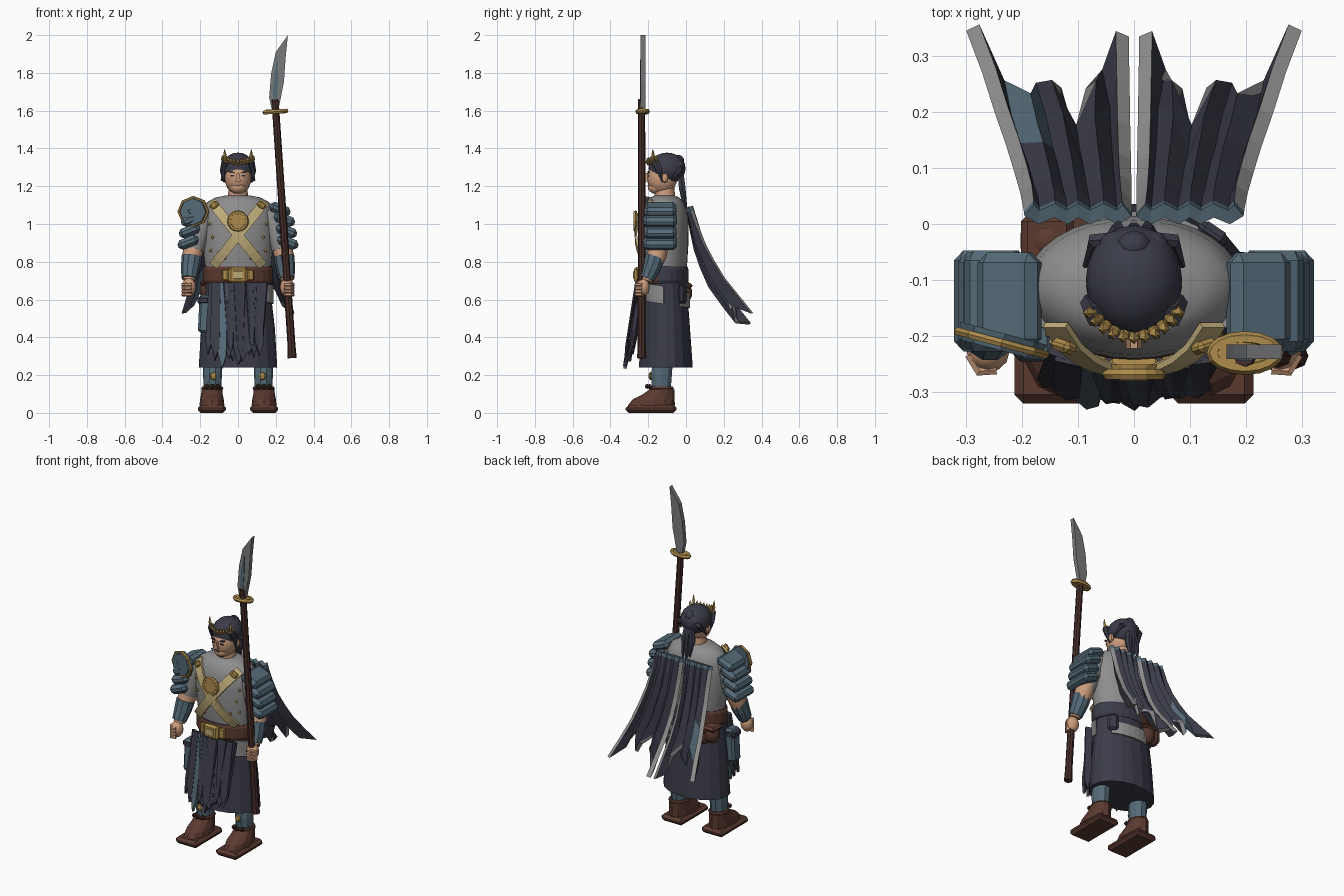
import bpy, bmesh, math, random
from mathutils import Vector

random.seed(4)
if "Cube" in bpy.data.objects:
    bpy.data.objects.remove(bpy.data.objects["Cube"])


def material(name, *rgb):
    m = bpy.data.materials.new(name)
    m.use_nodes = True
    m.diffuse_color = (*rgb, 1)
    m.node_tree.nodes["Principled BSDF"].inputs["Base Color"].default_value = (*rgb, 1)
    return m


NAVY = material("navy_cloth", .043, .045, .065)
SLATE = material("slate_armour", .09, .145, .185)
GREY = material("grey_cloth", .27, .27, .275)
GOLD = material("gold", .42, .26, .07)
TAN = material("pale_gold_strap", .52, .41, .19)
BROWN = material("brown_leather", .105, .042, .03)
WOOD = material("dark_wood", .06, .026, .022)
SKIN = material("skin", .6, .33, .2)
STEEL = material("steel", .19, .195, .2)


def make(name, bm, mats, smooth=False):
    bmesh.ops.recalc_face_normals(bm, faces=bm.faces)
    me = bpy.data.meshes.new(name)
    bm.to_mesh(me)
    bm.free()
    ob = bpy.data.objects.new(name, me)
    bpy.context.collection.objects.link(ob)
    for m in mats if isinstance(mats, tuple) else (mats,):
        me.materials.append(m)
    if smooth:
        bpy.ops.object.select_all(action='DESELECT')
        ob.select_set(True)
        bpy.context.view_layer.objects.active = ob
        bpy.ops.object.shade_smooth_by_angle(angle=math.radians(40))
    return ob


def skin_rings(name, rings, mat, smooth, cap=True):
    bm = bmesh.new()
    loops = [[bm.verts.new(p) for p in r] for r in rings]
    n = len(loops[0])
    for a, b in zip(loops, loops[1:]):
        for i in range(n):
            j = (i + 1) % n
            bm.faces.new((a[i], a[j], b[j], b[i]))
    if cap:
        bm.faces.new(loops[0])
        bm.faces.new(loops[-1])
    return make(name, bm, mat, smooth)


def loft(name, rings, mat, n=16, smooth=False, cx=0):
    """Stack of horizontal ellipses: z, centre y, radius x, radius y."""
    angs = [math.tau * i / n for i in range(n)]
    return skin_rings(name, [[(cx + rx * math.cos(a), cy + ry * math.sin(a), z) for a in angs]
                             for z, cy, rx, ry in rings], mat, smooth)


def tube(name, pts, radii, mat, n=10, smooth=False):
    pts = [Vector(p) for p in pts]
    rings = []
    for i, (p, r) in enumerate(zip(pts, radii)):
        d = (pts[min(i + 1, len(pts) - 1)] - pts[max(i - 1, 0)]).normalized()
        u = d.cross(Vector((0, 1, .01))).normalized()
        v = d.cross(u)
        rings.append([p + r * (u * math.cos(math.tau * k / n) + v * math.sin(math.tau * k / n))
                      for k in range(n)])
    return skin_rings(name, rings, mat, smooth)


def ball(name, loc, size, mat, seg=16):
    bm = bmesh.new()
    bmesh.ops.create_uvsphere(bm, u_segments=seg, v_segments=seg // 2, radius=1)
    bmesh.ops.scale(bm, vec=size, verts=bm.verts)
    make(name, bm, mat, seg > 8).location = loc


def box(name, loc, size, mat, rot=(0, 0, 0), bevel=.012):
    bm = bmesh.new()
    bmesh.ops.create_cube(bm, size=1)
    bmesh.ops.scale(bm, vec=size, verts=bm.verts)
    if bevel:
        bmesh.ops.bevel(bm, geom=bm.edges[:], offset=bevel, segments=1, affect='EDGES')
    ob = make(name, bm, mat)
    ob.location, ob.rotation_euler = loc, rot


def plate(name, outline, thick, mat, loc=(0, 0, 0), rot=(0, 0, 0)):
    """Outline in x and z, extruded along y."""
    bm = bmesh.new()
    f = bm.faces.new([bm.verts.new((x, -thick / 2, z)) for x, z in outline])
    new = bmesh.ops.extrude_face_region(bm, geom=[f])["geom"]
    bmesh.ops.translate(bm, vec=(0, thick, 0), verts=[v for v in new if isinstance(v, bmesh.types.BMVert)])
    ob = make(name, bm, mat)
    ob.location, ob.rotation_euler = loc, rot


def ring(name, loc, rx, ry, r, mat, rot=(0, 0, 0), n=16):
    rings = [[((rx + r * math.cos(b)) * math.cos(a), (ry + r * math.cos(b)) * math.sin(a), r * math.sin(b))
              for b in (math.tau * k / 6 for k in range(6))]
             for a in (math.tau * i / n for i in range(n + 1))]
    ob = skin_rings(name, rings, mat, False, False)
    ob.location, ob.rotation_euler = loc, rot


# Torso, skirt and belt
TORSO = [(.72, -.113, .165, .11), (.8, -.113, .178, .12), (.9, -.113, .188, .126), (1, -.113, .195, .127),
         (1.07, -.113, .187, .12), (1.115, -.113, .165, .1), (1.14, -.113, .12, .078), (1.152, -.113, .06, .05)]
loft("torso", TORSO, GREY, 32, True)
loft("skirt", [(.24, -.107, .208, .145), (.45, -.107, .195, .13), (.65, -.11, .172, .118), (.77, -.113, .166, .112)],
     NAVY, 18)
belt = loft("belt", [(.685, -.115, .178, .122), (.7, -.115, .186, .128), (.76, -.115, .186, .128),
                     (.775, -.115, .178, .122)], (BROWN, NAVY), 24)
for f in belt.data.polygons:
    f.material_index = int(f.center.y > -.15 and f.center.x > -.06)
box("buckle", (0, -.257, .73), (.1, .035, .085), GOLD)
box("buckle_inset", (0, -.276, .73), (.05, .008, .04), TAN, bevel=.002)
for s in (-1, 1):
    box("buckle_wing", (s * .065, -.247, .73), (.035, .025, .06), GOLD, (0, 0, s * .25), .006)


def front_y(x, z):
    for a, b in zip(TORSO, TORSO[1:]):
        if a[0] <= z <= b[0]:
            t = (z - a[0]) / (b[0] - a[0])
            rx, ry = a[2] + t * (b[2] - a[2]), a[3] + t * (b[3] - a[3])
            return -.113 - ry * math.sqrt(max(0, 1 - (x / rx) ** 2))
    return -.113


# Crossed chest straps, medallion and rivets
for s in (-1, 1):
    bm = bmesh.new()
    rows = []
    for i in range(11):
        t = i / 10
        x, z = s * (-.14 + .27 * t), 1.115 - .335 * t
        y = front_y(x, z) - .014 - .012 * math.sin(math.pi * t)
        rows.append([bm.verts.new((x + s * k * .02, y, z + k * .016)) for k in (-1, 1)])
    for a, b in zip(rows, rows[1:]):
        bm.faces.new((a[0], a[1], b[1], b[0]))
    strap = make("chest_strap", bm, TAN)
    mod = strap.modifiers.new("thickness", 'SOLIDIFY')
    mod.thickness, mod.offset = .012, 0
    box("strap_clasp", (s * .125, -.218, 1.1), (.045, .022, .035), GOLD, (0, s * .7, s * .3), .008)
    for x, z in ((.1, .85), (.135, .93), (.15, 1.0), (.145, .86), (.07, .82)):
        ball("rivet", (s * x, front_y(x, z) - .002, z), (.009, .007, .009), GOLD, 8)
tube("medallion", [(0, -.25, 1.015), (0, -.277, 1.015)], [.045, .04], GOLD, 12)
ring("medallion_rim", (0, -.268, 1.015), .046, .046, .011, GOLD, (math.pi / 2, 0, 0))

# Shoulders, arms, hands, legs and boots
for s in (-1, 1):
    for i, (x, z) in enumerate(((.222, 1.078), (.246, 1.024), (.257, .963), (.264, .903))):
        box("shoulder_plate", (s * x, -.137, z), (.115, .172 + .008 * (i % 2), .054), SLATE, (0, s * .38, 0), .018)
    tube("sleeve", [(s * .165, -.125, 1.07), (s * .212, -.135, .95), (s * .232, -.148, .865)],
         [.06, .062, .052], GREY, 12, True)
    tube("arm", [(s * .225, -.14, .9), (s * .245, -.155, .83), (s * .258, -.21, .7)],
         [.052, .052, .032], SKIN, 12, True)
    tube("bracer", [(s * .245, -.163, .825), (s * .252, -.18, .77), (s * .259, -.207, .71)],
         [.054, .05, .041], SLATE, 10)
    ball("hand", (s * .26, -.228, .665), (.038, .036, .05), SKIN, 12)
    for k in range(4):
        tube("finger", [(s * .292, -.232, .68 - .018 * k), (s * .275, -.262, .68 - .018 * k),
                        (s * .245, -.26, .68 - .018 * k)], [.011, .011, .009], SKIN, 6)
    loft("shin", [(.1, -.13, .044, .05), (.2, -.13, .05, .058), (.3, -.12, .05, .055)], SLATE, 10, cx=s * .135)
    ball("shin_stud", (s * .13, -.187, .195), (.018, .012, .022), GOLD, 8)
    box("boot_sole", (s * .138, -.185, .021), (.15, .27, .042), BROWN, (0, 0, 0), .016)
    loft("boot", [(.04, -.183, .066, .124), (.07, -.172, .063, .112), (.1, -.143, .057, .083),
                  (.125, -.127, .055, .066)], BROWN, 12, cx=s * .138)
    ring("boot_cuff", (s * .136, -.13, .13), .048, .058, .011, BROWN, n=10)
    for k in (-1, 0, 1):
        ball("boot_bead", (s * .136 + k * .03, -.205 + abs(k) * .012, .14), (.013, .013, .013), WOOD, 8)

# Round guard over the right shoulder
tube("shoulder_disc", [(-.232, -.195, 1.065), (-.24, -.225, 1.065)], [.08, .07], SLATE, 8)
ring("shoulder_disc_rim", (-.236, -.212, 1.066), .08, .075, .008, GOLD, (math.pi / 2, 0, -.26), 8)

# Head and face
loft("neck", [(1.12, -.11, .058, .056), (1.2, -.115, .047, .052)], SKIN, 12, True)
ball("head", (0, -.127, 1.245), (.071, .08, .09), SKIN, 20)
ball("jaw", (0, -.156, 1.195), (.046, .046, .036), SKIN, 14)
plate("nose", [(-.006, 1.27), (-.014, 1.225), (.014, 1.225), (.006, 1.27)], .03, SKIN, (0, -.207, 0))
box("mouth", (0, -.2, 1.204), (.024, .006, .005), BROWN, bevel=0)
for s in (-1, 1):
    box("eye", (s * .028, -.2, 1.255), (.018, .009, .007), NAVY, bevel=0)
    box("eyebrow", (s * .03, -.198, 1.274), (.03, .012, .007), NAVY, (0, -s * .2, 0), 0)
    ball("ear", (s * .074, -.112, 1.245), (.012, .02, .027), SKIN, 8)

# Hair, bun and hanging locks
ball("hair", (0, -.1, 1.295), (.086, .098, .083), NAVY, 20)
for s in (-1, 1):
    tube("side_hair", [(s * .066, -.165, 1.33), (s * .08, -.14, 1.28), (s * .073, -.125, 1.22)],
         [.022, .016, .004], NAVY, 6)
    tube("bow_lock", [(s * .02, -.025, 1.31), (s * .07, -.03, 1.29), (s * .087, -.075, 1.23)],
         [.014, .014, .005], NAVY, 6)
for x, z in ((0, 1.335), (-.032, 1.305), (.032, 1.305), (0, 1.28)):
    ball("bun", (x, -.04, z), (.032, .03, .032), NAVY, 10)
for x, z in ((-.03, 1.1), (0, 1.02), (.025, 1.08)):
    tube("hair_lock", [(x * .5, -.03, 1.28), (x, -.02, 1.19), (x * .9, .002, z)], [.018, .02, .004], NAVY, 6)

# Leaf crown, open at the back
for i in range(11):
    a = math.radians(-148 + i * 11.6)
    d = Vector((math.cos(a), math.sin(a), 0))
    p = Vector((d.x * .088, -.107 + d.y * .09, 1.315 + .02 * abs(d.x)))
    tall = .065 if i in (1, 9) else .03
    tube("crown_leaf", [p, p + d * .008 + Vector((0, 0, tall * .45)), p + d * .01 + Vector((0, 0, tall))],
         [.007, .01, .002], GOLD, 4)
    ball("crown_band", p, (.011, .01, .006), GOLD, 8)

# Tattered front cloth
for i in range(15):
    x = -.135 + i * .0195
    length = random.uniform(.35, .43) + .06 * (1 - abs(i - 6) / 8)
    w, lean = random.uniform(.016, .026), random.uniform(-.012, .012)
    plate("cloth_strip", [(-w, 0), (w, 0), (w + lean, -length * .85), (lean * 1.6, -length),
                          (-w + lean, -length * .8)], .016, SLATE if i == 3 else NAVY,
          (x, -.243 + .9 * x * x - random.uniform(0, .014), .69), (-.16, 0, random.uniform(-.4, .4)))

# Hip sash in two visible stretches, satchel and pouches
for start, low, high in ((-50, .575, .67), (40, .575, .655)):
    bm = bmesh.new()
    cols = []
    for k in range(8):
        a = math.radians(start + 11 * k * (.6 if start < 0 else 1))
        cols.append([bm.verts.new((.189 * math.cos(a), -.11 + .133 * math.sin(a), z - .02 * math.sin(a)))
                     for z in (low, high)])
    for a, b in zip(cols, cols[1:]):
        bm.faces.new((a[0], b[0], b[1], a[1]))
    make("hip_sash", bm, GREY).modifiers.new("thickness", 'SOLIDIFY').thickness = .01
box("satchel", (-.178, -.205, .525), (.06, .075, .2), SLATE, (0, .05, 0))
box("satchel_flap", (-.182, -.205, .595), (.064, .08, .045), NAVY, (0, .05, 0))
box("hip_pouch", (.14, -.018, .63), (.06, .03, .1), NAVY, (0, 0, -.6))
for x, y, z, r in ((-.155, -.03, .65, .052), (-.105, -.01, .635, .048)):
    ball("pouch", (x, y, z), (r, r * .9, r * 1.2), BROWN, 10)
    box("pouch_flap", (x, y, z + .038), (r * 1.8, r * 1.8, .03), BROWN)

# Split cape with pleats, raised outer edges and a ragged hem
PATH = [(.018, 1.09), (.065, .9), (.145, .715), (.29, .525)]
ACROSS = (0, .1, .24, .38, .5, .61, .74, .9, 1)
HEM = (1.1, 1.04, .88, .77, .86, .93, .78, .92, 1.04)
DOWN = (0, .04, .2, .36, .52, .68, .84, 1)


def cape_path(v):
    k = min(int(v * 3), 2)
    t = v * 3 - k
    (y0, z0), (y1, z1) = PATH[k], PATH[k + 1]
    return y0 + t * (y1 - y0), z0 + t * (z1 - z0)


for s in (-1, 1):
    bm = bmesh.new()
    grid = []
    for i, (u, hem) in enumerate(zip(ACROSS, HEM)):
        col = []
        for d in DOWN:
            v = d * hem
            y, z = cape_path(v)
            lift = (u - .5) * .045 * min(v * 1.5, 1) + (.007 + .02 * v) * (-1 if i % 2 else 1)
            x = .012 + .008 * v + u * (.175 + .085 * v * v)
            col.append(bm.verts.new((s * x, y + lift * .85, z + lift * .5)))
        grid.append(col)
    for i in range(8):
        for j in range(7):
            f = bm.faces.new((grid[i][j], grid[i + 1][j], grid[i + 1][j + 1], grid[i][j + 1]))
            if j == 0 or (s < 0 and i in (5, 6) and j > 4):
                f.material_index = 2
    cape = make("cape_half", bm, (NAVY, GREY, SLATE))
    mod = cape.modifiers.new("thickness", 'SOLIDIFY')
    mod.thickness, mod.offset, mod.material_offset_rim = .026, 0, 1

# Polearm
tube("spear_shaft", [(.287, -.235, .29), (.283, -.235, .36), (.196, -.235, 1.66)], [.024, .021, .019], WOOD, 8)
ring("spear_guard", (.198, -.23, 1.595), .056, .026, .013, GOLD, (0, -.07, 0))
loft("spear_collar", [(1.585, -.23, .05, .022), (1.605, -.23, .05, .022)], GOLD, 12, cx=.198)
plate("spear_blade", [(.178, 1.61), (.165, 1.67), (.176, 1.8), (.2, 1.91), (.264, 2), (.252, 1.88), (.243, 1.75),
                      (.215, 1.61)], .026, STEEL, (0, -.228, 0))
plate("blade_inlay", [(.19, 1.66), (.184, 1.7), (.194, 1.8), (.212, 1.87), (.213, 1.78), (.206, 1.67)],
      .006, SLATE, (0, -.241, 0))
